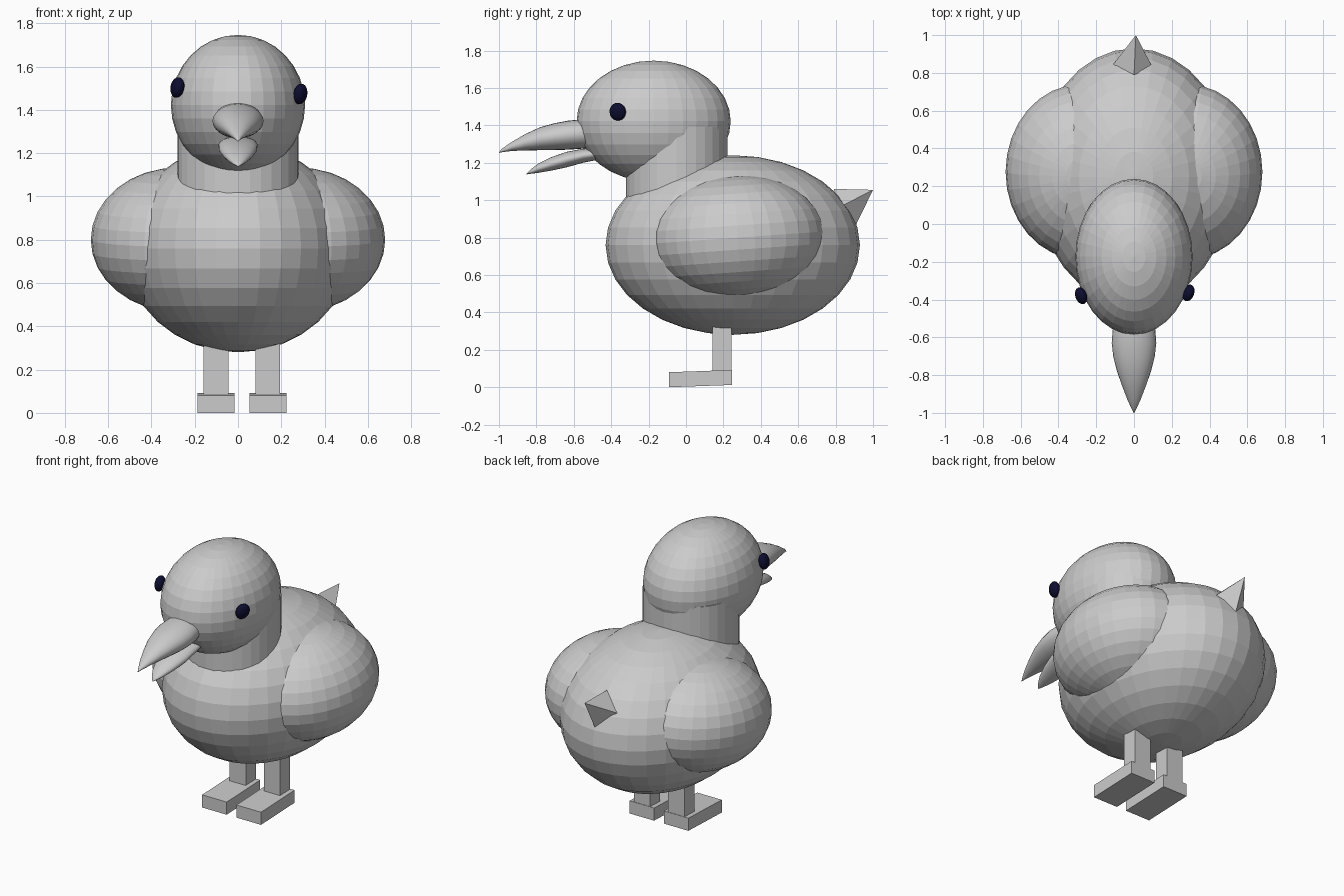
import bpy, bmesh, math
from mathutils import Vector

cube = bpy.data.objects.get("Cube")
if cube:
    bpy.data.objects.remove(cube, do_unlink=True)


def make_material(name, colour):
    mat = bpy.data.materials.new(name)
    mat.use_nodes = True
    mat.diffuse_color = colour
    mat.node_tree.nodes["Principled BSDF"].inputs["Base Color"].default_value = colour
    return mat


GREY = make_material("light grey", (0.6, 0.6, 0.6, 1))
NAVY = make_material("dark navy", (0.004, 0.004, 0.03, 1))


def finish(obj, name, mat):
    obj.name = obj.data.name = name
    obj.data.materials.append(mat)
    return obj


def from_bmesh(name, bm, mat):
    bmesh.ops.recalc_face_normals(bm, faces=bm.faces)
    mesh = bpy.data.meshes.new(name)
    bm.to_mesh(mesh)
    bm.free()
    obj = bpy.data.objects.new(name, mesh)
    bpy.context.collection.objects.link(obj)
    return finish(obj, name, mat)


def ellipsoid(name, centre, radii, mat=GREY, tilt=(0, 0, 0), segments=32, rings=16):
    bpy.ops.mesh.primitive_uv_sphere_add(
        segments=segments, ring_count=rings, location=centre,
        rotation=[math.radians(a) for a in tilt])
    obj = bpy.context.object
    obj.scale = radii
    return finish(obj, name, mat)


def box(bm, low, high):
    low, high = Vector(low), Vector(high)
    made = bmesh.ops.create_cube(bm, size=1)["verts"]
    bmesh.ops.scale(bm, vec=high - low, verts=made)
    bmesh.ops.translate(bm, vec=(low + high) / 2, verts=made)


def beak(name, sections, sides=24):
    """Loft ellipses along y; each section is (y, bottom, top, half width)."""
    bm = bmesh.new()
    rings = []
    for y, bottom, top, half in sections:
        mid, tall = (bottom + top) / 2, (top - bottom) / 2
        angles = [math.tau * i / sides for i in range(sides)]
        rings.append([bm.verts.new((half * math.cos(a), y, mid + tall * math.sin(a)))
                      for a in angles])
    for a, b in zip(rings, rings[1:]):
        for i in range(sides):
            j = (i + 1) % sides
            bm.faces.new((a[i], a[j], b[j], b[i]))
    bm.faces.new(rings[0])
    bm.faces.new(rings[-1])
    obj = from_bmesh(name, bm, GREY)
    bpy.ops.object.select_all(action="DESELECT")
    obj.select_set(True)
    bpy.context.view_layer.objects.active = obj
    bpy.ops.object.shade_smooth_by_angle(angle=math.radians(50))


# Body, head and neck
ellipsoid("body", (0, 0.25, 0.76), (0.525, 0.68, 0.48))
ellipsoid("head", (0, -0.173, 1.422), (0.31, 0.412, 0.324))
bpy.ops.mesh.primitive_cylinder_add(vertices=32, radius=1, depth=0.5, location=(0, -0.05, 1.14))
neck = finish(bpy.context.object, "neck", GREY)
neck.scale = (0.28, 0.272, 1)

# Wings
for side, label in ((1, "left"), (-1, "right")):
    ellipsoid(label + "_wing", (side * 0.28, 0.276, 0.8), (0.4, 0.465, 0.332), tilt=(4, 0, 0))

# Eyes, set slightly unevenly
ellipsoid("left_eye", (0.288, -0.365, 1.473), (0.03, 0.046, 0.048), NAVY, (0, 10, -20), 16, 12)
ellipsoid("right_eye", (-0.28, -0.38, 1.503), (0.03, 0.046, 0.048), NAVY, (0, 10, 20), 16, 12)

# Beak halves
beak("upper_beak", [
    (-0.5, 1.28, 1.43, 0.1), (-0.56, 1.275, 1.432, 0.113), (-0.63, 1.27, 1.425, 0.118),
    (-0.7, 1.268, 1.412, 0.11), (-0.78, 1.267, 1.39, 0.09), (-0.86, 1.266, 1.353, 0.062),
    (-0.93, 1.263, 1.312, 0.035), (-0.98, 1.257, 1.278, 0.012), (-1.0, 1.253, 1.257, 0.002)])
beak("lower_beak", [
    (-0.45, 1.22, 1.28, 0.08), (-0.55, 1.2, 1.275, 0.09), (-0.64, 1.175, 1.258, 0.088),
    (-0.72, 1.158, 1.23, 0.07), (-0.79, 1.146, 1.195, 0.045), (-0.83, 1.141, 1.165, 0.022),
    (-0.852, 1.138, 1.142, 0.003)])

# Tail: a four-sided spike
bm = bmesh.new()
tip = bm.verts.new((0.01, 1.0, 1.055))
base = [bm.verts.new(p) for p in
        ((0, 0.79, 1.06), (0.1, 0.825, 0.965), (0, 0.9, 0.85), (-0.11, 0.845, 0.965))]
bm.faces.new(base)
for i in range(4):
    bm.faces.new((base[i], base[(i + 1) % 4], tip))
from_bmesh("tail", bm, GREY)

# Legs and feet
for label, x in (("left", 0.138), ("right", -0.102)):
    bm = bmesh.new()
    box(bm, (x - 0.057, 0.142, 0.06), (x + 0.057, 0.242, 0.36))
    from_bmesh(label + "_leg", bm, GREY)
    bm = bmesh.new()
    box(bm, (x - 0.086, -0.09, 0), (x + 0.086, 0.245, 0.08))
    for v in bm.verts:
        if v.co.y > 0:
            v.co.z += 0.012
    from_bmesh(label + "_foot", bm, GREY)
